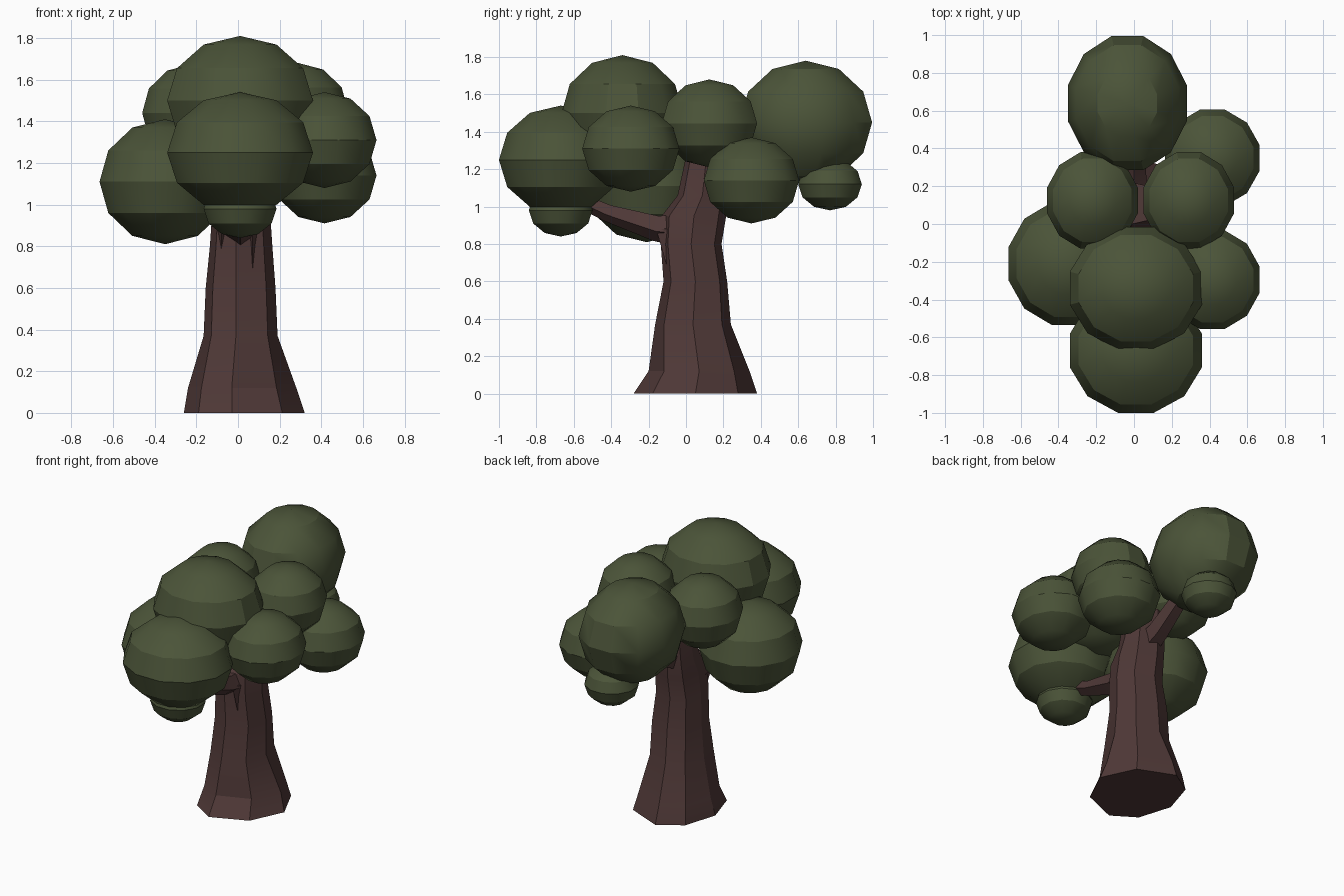
import bpy, bmesh, math
from mathutils import Vector

if "Cube" in bpy.data.objects:
    bpy.data.objects.remove(bpy.data.objects["Cube"])


def material(name, rgb):
    m = bpy.data.materials.new(name)
    m.diffuse_color = (*rgb, 1)
    m.use_nodes = True
    m.node_tree.nodes["Principled BSDF"].inputs["Base Color"].default_value = m.diffuse_color
    return m


leaf = material("leaf green", (0.070, 0.088, 0.040))
bark = material("bark brown", (0.080, 0.041, 0.039))


def finish(name, bm, mat, angle):
    bmesh.ops.recalc_face_normals(bm, faces=bm.faces)
    me = bpy.data.meshes.new(name)
    bm.to_mesh(me)
    bm.free()
    me.materials.append(mat)
    ob = bpy.data.objects.new(name, me)
    bpy.context.collection.objects.link(ob)
    bpy.ops.object.select_all(action='DESELECT')
    ob.select_set(True)
    bpy.context.view_layer.objects.active = ob
    bpy.ops.object.shade_smooth_by_angle(angle=math.radians(angle))
    return ob


def clump(name, centre, half):
    """Twelve-sided leaf ball with flat sides facing the axes."""
    bm = bmesh.new()
    bmesh.ops.create_uvsphere(bm, u_segments=12, v_segments=6, radius=1)
    flat = math.cos(math.radians(15))
    for v in bm.verts:
        a = math.atan2(v.co.y, v.co.x) + math.radians(15)
        r = math.hypot(v.co.x, v.co.y) / flat
        v.co = (centre[0] + half[0] * r * math.cos(a),
                centre[1] + half[1] * r * math.sin(a),
                centre[2] + half[2] * v.co.z)
    finish(name, bm, leaf, 30)


def skin(bm, rings):
    """Bridge a list of equal-length point rings and cap both ends."""
    loops = [[bm.verts.new(p) for p in ring] for ring in rings]
    n = len(loops[0])
    for a, b in zip(loops, loops[1:]):
        for i in range(n):
            j = (i + 1) % n
            bm.faces.new((a[i], a[j], b[j], b[i]))
    bm.faces.new(loops[0])
    bm.faces.new(loops[-1])


def branch(name, path, radii):
    """Tapered five-sided limb lying in the y-z plane."""
    bm = bmesh.new()
    pts = [Vector(p) for p in path]
    side = Vector((1, 0, 0))
    rings = []
    for i, (p, r) in enumerate(zip(pts, radii)):
        d = (pts[min(i + 1, len(pts) - 1)] - pts[max(i - 1, 0)]).normalized()
        up = side.cross(d).normalized()
        rings.append([p + r * (side * math.cos(t) + up * math.sin(t))
                      for t in (math.tau * k / 5 + 0.3 for k in range(5))])
    skin(bm, rings)
    finish(name, bm, bark, 30)


# Trunk: z, left, right, front, back extents of each eight-sided ring
trunk_rings = [
    (0.00, -0.26, 0.32, -0.28, 0.38),
    (0.12, -0.24, 0.28, -0.20, 0.34),
    (0.37, -0.165, 0.19, -0.165, 0.24),
    (0.60, -0.155, 0.18, -0.12, 0.22),
    (0.80, -0.135, 0.165, -0.135, 0.19),
    (0.95, -0.125, 0.155, -0.13, 0.215),
    (1.06, -0.12, 0.15, -0.045, 0.22),
    (1.27, -0.10, 0.14, 0.00, 0.22),
]
bm = bmesh.new()
rings = []
for z, x0, x1, y0, y1 in trunk_rings:
    cx, cy = -0.01 if z > 0.3 else -0.03, (y0 + y1) / 2
    ring = []
    for k in range(8):
        c, s = math.cos(math.tau * k / 8), math.sin(math.tau * k / 8)
        bulge = 1.0 if k % 2 == 0 else (1.08 if z > 0.3 else 0.98)
        ring.append((cx + c * bulge * ((x1 - cx) if c > 0 else (cx - x0)),
                     cy + s * bulge * (y1 - y0) / 2, z))
    rings.append(ring)
skin(bm, rings)
finish("trunk", bm, bark, 25)

# Limbs, and the root ridge that runs down below the front limb
branch("front_branch", [(0.01, 0.0, 0.88), (0.01, -0.16, 0.89),
                        (0.01, -0.42, 0.97), (0.01, -0.62, 1.06)],
       [0.10, 0.075, 0.05, 0.04])
branch("back_branch", [(0.0, 0.08, 1.04), (0.0, 0.24, 1.10),
                       (0.0, 0.45, 1.24), (0.0, 0.60, 1.36)],
       [0.09, 0.07, 0.055, 0.05])
for name, x in (("left_ridge", -0.08), ("right_ridge", 0.07)):
    bm = bmesh.new()
    foot = bm.verts.new((x, -0.09, 0.64 if x > 0 else 0.76))
    top = [bm.verts.new(p) for p in ((x - 0.03, -0.06, 0.90),
                                     (x, -0.16, 0.88), (x + 0.04, -0.06, 0.88))]
    bm.faces.new(top)
    for i in range(3):
        bm.faces.new((foot, top[i], top[(i + 1) % 3]))
    finish(name, bm, bark, 25)

# Leaf clumps: centre and half sizes
clumps = {
    "crown_front_clump": ((0.01, -0.34, 1.50), (0.35, 0.325, 0.31)),
    "front_clump": ((0.01, -0.67, 1.25), (0.35, 0.33, 0.29)),
    "front_small_clump": ((0.01, -0.67, 0.98), (0.175, 0.17, 0.14)),
    "left_clump": ((-0.35, -0.21, 1.11), (0.315, 0.325, 0.30)),
    "right_front_clump": ((0.415, -0.295, 1.31), (0.25, 0.26, 0.23)),
    "right_back_clump": ((0.415, 0.35, 1.14), (0.25, 0.255, 0.23)),
    "middle_left_clump": ((-0.22, 0.125, 1.44), (0.24, 0.255, 0.235)),
    "middle_right_clump": ((0.29, 0.125, 1.445), (0.24, 0.255, 0.235)),
    "back_clump": ((-0.035, 0.64, 1.45), (0.315, 0.355, 0.33)),
    "back_small_clump": ((0.03, 0.77, 1.12), (0.17, 0.17, 0.14)),
}
for name, (centre, half) in clumps.items():
    clump(name, centre, half)
